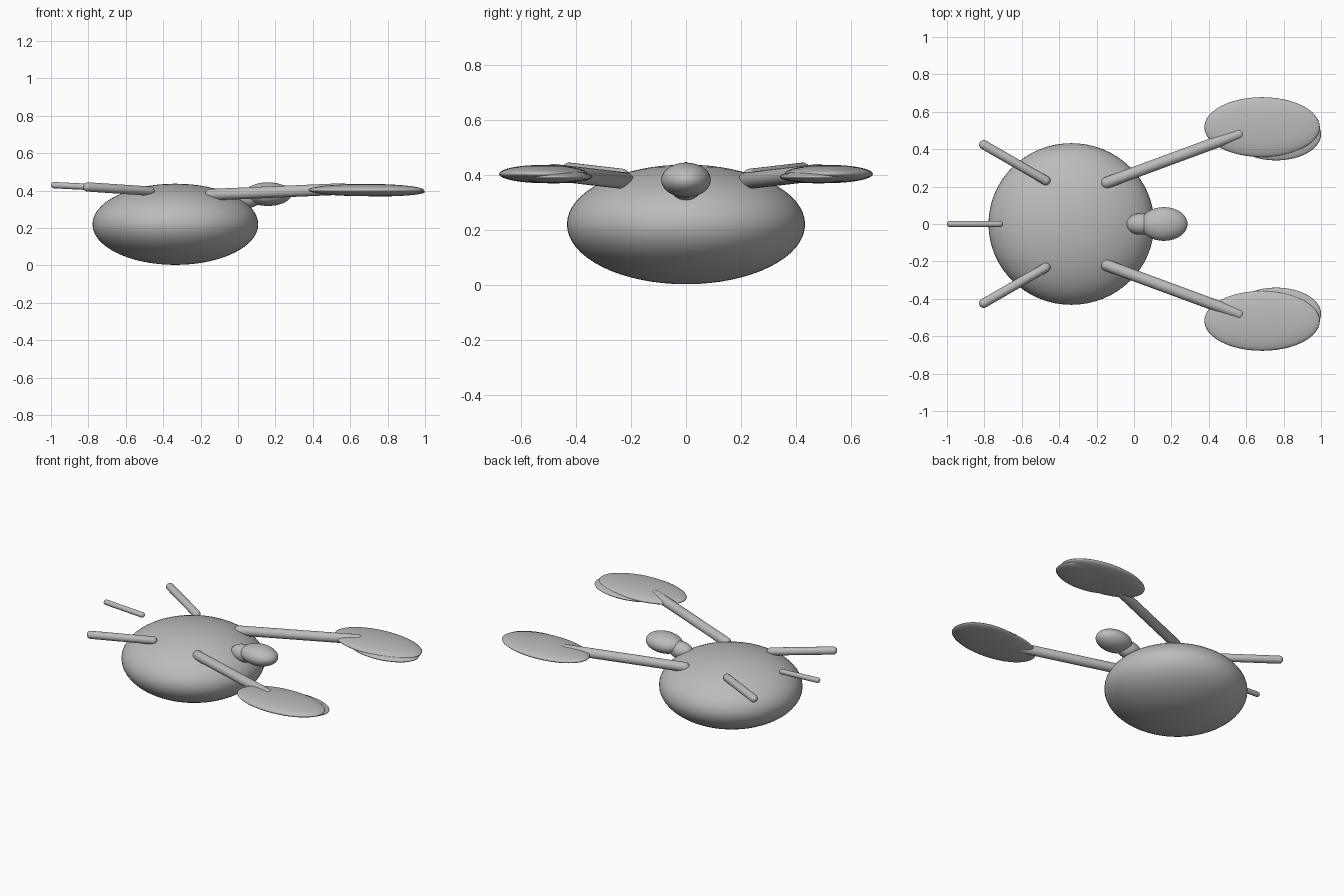
import bpy
import bmesh
from mathutils import Matrix, Vector

if "Cube" in bpy.data.objects:
    bpy.data.objects.remove(bpy.data.objects["Cube"], do_unlink=True)

# Single grey material
grey = bpy.data.materials.new("plain grey")
grey.use_nodes = True
tint = (0.5, 0.5, 0.5, 1)
grey.diffuse_color = tint
grey.node_tree.nodes["Principled BSDF"].inputs["Base Color"].default_value = tint


def finish(name, bm):
    mesh = bpy.data.meshes.new(name)
    bm.to_mesh(mesh)
    bm.free()
    mesh.materials.append(grey)
    mesh.shade_smooth()
    obj = bpy.data.objects.new(name, mesh)
    bpy.context.collection.objects.link(obj)
    return obj


def ellipsoid(name, centre, radii, segments=48):
    bm = bmesh.new()
    bmesh.ops.create_uvsphere(bm, u_segments=segments, v_segments=segments // 2, radius=1)
    bm.transform(Matrix.Translation(centre) @ Matrix.Diagonal((*radii, 1)))
    return finish(name, bm)


def capsule(name, start, end, radius):
    """Round-ended rod: a sphere split at its equator and stretched along its axis."""
    a, b = Vector(start), Vector(end)
    axis = b - a
    half = axis.length / 2 - radius
    bm = bmesh.new()
    bmesh.ops.create_uvsphere(bm, u_segments=24, v_segments=13, radius=radius)
    for v in bm.verts:
        v.co.z += half if v.co.z > 0 else -half
    turn = axis.to_track_quat('Z', 'Y').to_matrix().to_4x4()
    bm.transform(Matrix.Translation((a + b) / 2) @ turn)
    return finish(name, bm)


# Body, neck and head
ellipsoid("body", (-0.335, 0, 0.22), (0.443, 0.432, 0.217), 64)
ellipsoid("neck", (0.04, 0, 0.36), (0.085, 0.057, 0.055))
ellipsoid("head", (0.16, 0, 0.381), (0.126, 0.09, 0.063))

# Tail rod, standing clear of the body
capsule("tail", (-1.0, 0, 0.43), (-0.7, 0, 0.415), 0.017)

# Paired limbs
for side, s in (("left", 1), ("right", -1)):
    capsule(side + "_arm", (-0.175, s * 0.21, 0.377), (0.59, s * 0.492, 0.41), 0.031)
    ellipsoid(side + "_paddle", (0.685, s * 0.518, 0.403), (0.309, 0.16, 0.033))
    ellipsoid(side + "_paddle_edge", (0.76, s * 0.48, 0.393), (0.24, 0.14, 0.024))
    capsule(side + "_rear_rod", (-0.45, s * 0.22, 0.396), (-0.825, s * 0.436, 0.421), 0.025)
